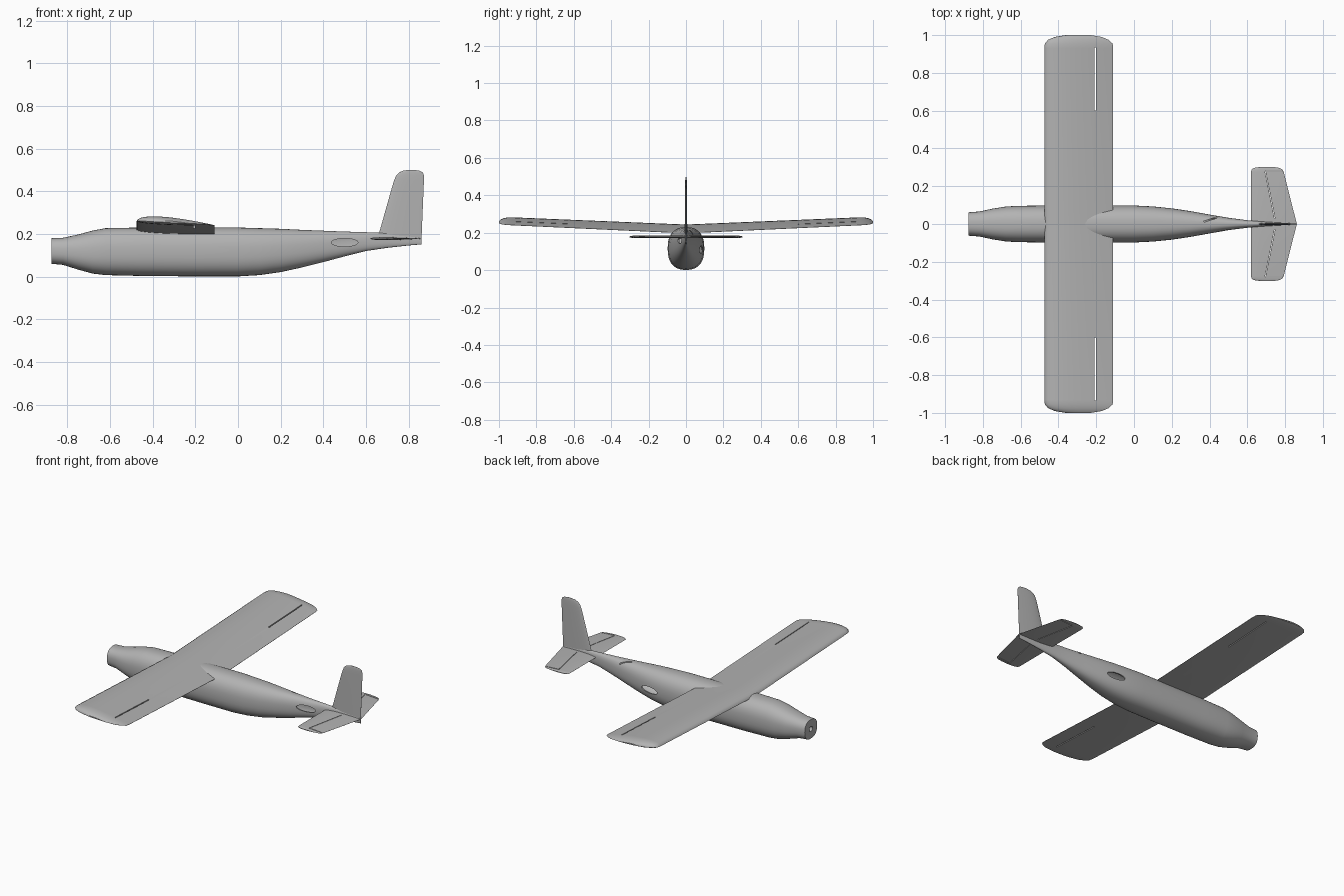
import bpy, bmesh, math
from mathutils import Vector

cube = bpy.data.objects.get("Cube")
if cube:
    bpy.data.objects.remove(cube, do_unlink=True)

grey = bpy.data.materials.new("plain grey")
grey.use_nodes = True
COLOUR = (0.45, 0.45, 0.45, 1)
grey.diffuse_color = COLOUR
grey.node_tree.nodes["Principled BSDF"].inputs["Base Color"].default_value = COLOUR


def skin(name, rings):
    """Join closed rings of points into a capped solid."""
    bm = bmesh.new()
    loops = [[bm.verts.new(p) for p in ring] for ring in rings]
    n = len(loops[0])
    for a, b in zip(loops, loops[1:]):
        for i in range(n):
            j = (i + 1) % n
            bm.faces.new((a[i], a[j], b[j], b[i]))
    bm.faces.new(loops[0][::-1])
    bm.faces.new(loops[-1])
    bmesh.ops.recalc_face_normals(bm, faces=bm.faces)
    mesh = bpy.data.meshes.new(name)
    bm.to_mesh(mesh)
    bm.free()
    mesh.materials.append(grey)
    obj = bpy.data.objects.new(name, mesh)
    bpy.context.collection.objects.link(obj)
    return obj


def activate(obj):
    bpy.ops.object.select_all(action='DESELECT')
    obj.select_set(True)
    bpy.context.view_layer.objects.active = obj


def cut(obj, cutters):
    activate(obj)
    for cutter in cutters:
        mod = obj.modifiers.new("cut", 'BOOLEAN')
        mod.operation = 'DIFFERENCE'
        mod.solver = 'EXACT'
        mod.object = cutter
        bpy.ops.object.modifier_apply(modifier=mod.name)
        bpy.data.objects.remove(cutter, do_unlink=True)


def smooth(obj, angle=35):
    activate(obj)
    bpy.ops.object.shade_smooth_by_angle(angle=math.radians(angle))


def slot(a, b, width, height):
    """Upright box cutter running between two points."""
    a, b = Vector(a), Vector(b)
    side = (b - a).cross(Vector((0, 0, 1))).normalized() * width / 2
    up = Vector((0, 0, height / 2))
    return skin("slot_cutter", [[p + side + up, p - side + up, p - side - up, p + side - up]
                                for p in (a, b)])


def oval(centre, size, depth, axis):
    """Elliptical prism cutter along x or y."""
    cx, cy, cz = centre
    rings = []
    for d in (-depth / 2, depth / 2):
        ring = []
        for i in range(24):
            t = math.tau * i / 24
            u, v = size[0] * math.cos(t), size[1] * math.sin(t)
            ring.append((cx + d, cy + u, cz + v) if axis == 'x' else (cx + u, cy + d, cz + v))
        rings.append(ring)
    return skin("oval_cutter", rings)


# Fuselage stations: x, half width, bottom, top
BODY = [(-.875, .062, .06, .18), (-.82, .066, .055, .182), (-.75, .081, .033, .197),
        (-.68, .092, .014, .216), (-.62, .096, .007, .227), (-.45, .098, .003, .23),
        (-.2, .098, .001, .23), (.0, .098, .001, .23), (.1, .093, .007, .227),
        (.2, .083, .021, .224), (.3, .068, .043, .219), (.4, .05, .068, .215),
        (.5, .033, .095, .211), (.6, .02, .12, .208), (.7, .012, .135, .204),
        (.8, .006, .146, .193), (.86, .003, .151, .18)]


def body_rings(stations, wall=0.0, sides=40):
    rings = []
    for x, w, lo, hi in stations:
        w, mid, h = w - wall, (lo + hi) / 2, (hi - lo) / 2 - wall
        ring = []
        for i in range(sides):
            t = math.tau * i / sides
            c, s = math.cos(t), math.sin(t)
            ring.append((x, w * math.copysign(abs(c) ** .82, c),
                         mid + h * math.copysign(abs(s) ** .82, s)))
        rings.append(ring)
    return rings


fuselage = skin("fuselage", body_rings(BODY))
inside = skin("inside_cutter", body_rings(BODY[1:14], .008))
cut(fuselage, [inside,
               oval((-.85, 0, .12), (.016, .016), .1, 'x'),     # hole in the nose bulkhead
               oval((.5, -.05, .16), (.062, .019), .09, 'y'),   # right side vent
               oval((.2, .09, .11), (.06, .02), .07, 'y'),      # left side vent
               slot((.37, .012, .22), (.44, .035, .22), .006, .06)])
smooth(fuselage)


def foil(x0, x1, thick, upper):
    """Aerofoil outline as (x, offset) pairs, upper side then lower side."""
    n = 14
    ts = [(1 - math.cos(math.pi * i / n)) / 2 for i in range(n + 1)]

    def half(t):
        return 10 * (.297 * t ** .5 - .126 * t - .352 * t ** 2 + .284 * t ** 3 - .1 * t ** 4)
    top = [(x0 + (x1 - x0) * t, thick * upper * half(t)) for t in ts[::-1]]
    low = [(x0 + (x1 - x0) * t, -thick * (1 - upper) * half(t)) for t in ts[1:]]
    return top + low


def mirrored(stations):
    """Half-span stations (y, x0, x1, thickness) continued to the other tip."""
    return [(-s[0], *s[1:]) for s in stations[:0:-1]] + stations


# Wing with dihedral, nose-up setting and rounded tips
WING = [(0, -.475, -.11, .043), (.93, -.475, -.11, .037), (.955, -.472, -.113, .035),
        (.975, -.455, -.135, .028), (.99, -.42, -.17, .02), (1, -.36, -.23, .008)]
wing = skin("wing", [[(x, y, .217 + .046 * abs(y) - .055 * (x + .475) + d)
                      for x, d in foil(x0, x1, th, .75)]
                     for y, x0, x1, th in mirrored(WING)])
cut(wing, [slot((-.205, s * .6, .24), (-.205, s * .935, .24), .006, .2) for s in (-1, 1)])
smooth(wing, 40)

# Tailplane with tapered trailing edge
TAIL = [(0, .62, .862, .014), (.275, .62, .793, .013), (.288, .622, .787, .011),
        (.297, .635, .77, .008), (.302, .67, .74, .004)]
tailplane = skin("tailplane", [[(x, y, .178 + d) for x, d in foil(x0, x1, th, .5)]
                               for y, x0, x1, th in mirrored(TAIL)])
for s in (-1, 1):
    cut(tailplane, [slot((.695, s * .28, .178), (.785, s * .28, .178), .004, .1),
                    slot((.695, s * .278, .178), (.745, s * .03, .178), .003, .1)])
smooth(tailplane, 40)

# Fin with rounded top
FIN = [(.155, .655, .86, .014), (.2, .66, .861, .014), (.42, .722, .87, .011),
       (.455, .733, .872, .01), (.475, .742, .871, .009), (.488, .755, .866, .007),
       (.496, .773, .852, .005), (.5, .8, .825, .002)]
fin = skin("fin", [[(x, d, z) for x, d in foil(x0, x1, th, .5)] for z, x0, x1, th in FIN])
smooth(fin, 40)
